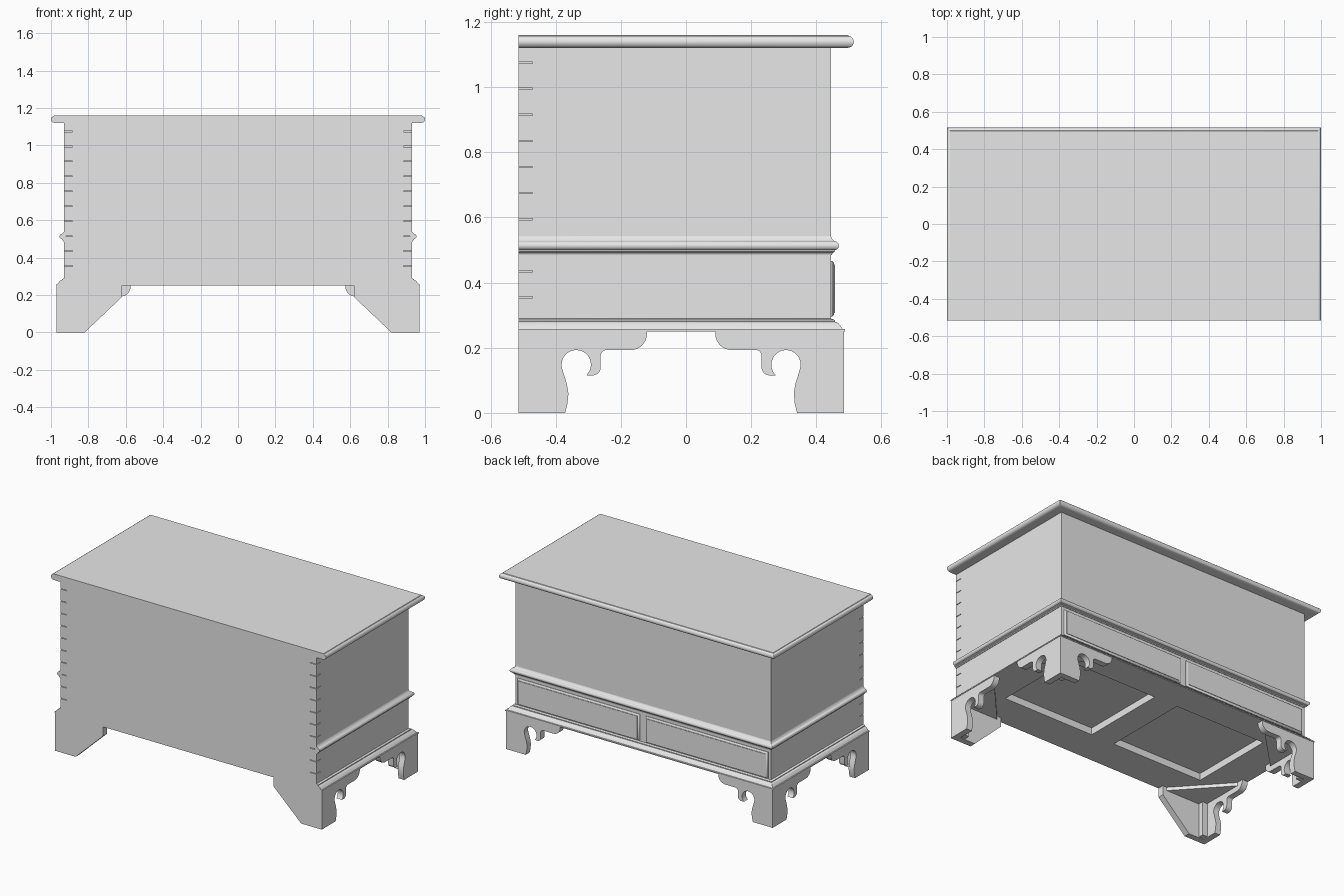
import bpy, bmesh, math

if "Cube" in bpy.data.objects:
    bpy.data.objects.remove(bpy.data.objects["Cube"], do_unlink=True)

HALF_X, BACK, FRONT = 0.93, -0.515, 0.445   # case footprint
BASE, TOP = 0.25, 1.12                      # case bottom and top

grey = bpy.data.materials.new("plain_grey")
grey.use_nodes = True
grey.diffuse_color = (0.8, 0.8, 0.8, 1)
grey.node_tree.nodes["Principled BSDF"].inputs["Base Color"].default_value = (0.8, 0.8, 0.8, 1)


def finish(name, bm, smooth=True):
    bmesh.ops.recalc_face_normals(bm, faces=bm.faces)
    mesh = bpy.data.meshes.new(name)
    bm.to_mesh(mesh)
    bm.free()
    mesh.materials.append(grey)
    obj = bpy.data.objects.new(name, mesh)
    bpy.context.collection.objects.link(obj)
    bpy.ops.object.select_all(action='DESELECT')
    obj.select_set(True)
    bpy.context.view_layer.objects.active = obj
    if smooth:
        bpy.ops.object.shade_smooth_by_angle(angle=math.radians(35))
    return obj


def loft(bm, rings, closed_rings=False, caps=True):
    """Bridge rows of points; each row is a closed loop."""
    rows = [[bm.verts.new(p) for p in ring] for ring in rings]
    n = len(rows[0])
    for a, b in zip(rows, rows[1:]):
        for i in range(n):
            j = (i + 1) % n
            bm.faces.new((a[i], a[j], b[j], b[i]))
    if caps:
        bm.faces.new(rows[0])
        bm.faces.new(rows[-1])


def box(bm, x0, x1, y0, y1, z0, z1):
    loft(bm, [[(x0, y0, z), (x1, y0, z), (x1, y1, z), (x0, y1, z)] for z in (z0, z1)])


def corners(d):
    """U-shaped path round the sides and drawer face, pushed out by d."""
    return [(-HALF_X - d, BACK), (-HALF_X - d, FRONT + d),
            (HALF_X + d, FRONT + d), (HALF_X + d, BACK)]


def moulding(name, profile):
    bm = bmesh.new()
    loft(bm, [[(*corners(d)[k], z) for d, z in profile] for k in range(4)])
    finish(name, bm)


def arc(cx, cz, r, a0, a1, n=8):
    angles = [math.radians(a0 + (a1 - a0) * i / n) for i in range(n + 1)]
    return [(cx + r * math.cos(a), cz + r * math.sin(a)) for a in angles]


# Case with two underside recesses and thin dovetail slots
bm = bmesh.new()
box(bm, -HALF_X, HALF_X, BACK, FRONT, BASE, TOP)
case = finish("case", bm, smooth=False)

bm = bmesh.new()
for s in (-1, 1):
    x0, x1 = sorted((s * 0.085, s * 0.745))
    box(bm, x0, x1, -0.285, 0.29, BASE - 0.05, BASE + 0.045)
    x0, x1 = sorted((s * 0.885, s * 0.95))
    for i in range(10):
        z = 1.075 - 0.08 * i
        box(bm, x0, x1, BACK - 0.02, BACK + 0.043, z - 0.002, z + 0.002)
cutter = finish("case_cutter", bm, smooth=False)
cutter.hide_render = True
cut = case.modifiers.new("slots", 'BOOLEAN')
cut.operation = 'DIFFERENCE'
cut.solver = 'EXACT'
cut.object = cutter
bpy.context.view_layer.objects.active = case
bpy.ops.object.modifier_apply(modifier="slots")
bpy.data.objects.remove(cutter, do_unlink=True)

# Lid with a rounded nose on the sides and drawer face, flush at the back
bm = bmesh.new()
nose = [(0.045, TOP), (0.058, 1.122), (0.066, 1.127), (0.07, 1.136), (0.07, 1.143),
        (0.066, 1.151), (0.06, 1.156), (0.055, 1.157), (0.053, 1.16)]
loft(bm, [[(x, y, z) for x, y in corners(d)] for d, z in nose])
finish("lid", bm)

# Waist and base mouldings
moulding("waist_moulding", [(-0.01, 0.485), (0.003, 0.485), (0.005, 0.491), (0.012, 0.495),
                            (0.012, 0.5)] + arc(0.011, 0.5135, 0.0135, -90, 90)
         + [(0.008, 0.53), (0.002, 0.536), (0, 0.543), (-0.01, 0.543)])
moulding("base_moulding", [(-0.01, BASE), (0.043, BASE), (0.043, 0.257), (0.036, 0.258),
                           (0.032, 0.264), (0.023, 0.275), (0.017, 0.279), (0.012, 0.28),
                           (0.012, 0.285), (0, 0.29), (-0.01, 0.29)])

# Two lipped drawers
for s, side in ((-1, "right"), (1, "left")):
    bm = bmesh.new()
    x0, x1 = sorted((s * 0.022, s * 0.91))
    rings = []
    for inset, y in ((0, FRONT - 0.01), (0, 0.448), (0.004, 0.453), (0.009, 0.455),
                     (0.012, 0.455), (0.012, 0.458)):
        a, b, c, d = x0 + inset, x1 - inset, 0.295 + inset, 0.467 - inset
        rings.append([(a, y, c), (b, y, c), (b, y, d), (a, y, d)])
    loft(bm, rings)
    finish("drawer_" + side, bm)

# Bracket feet: scrolled plates, mitred at the corner
SCROLL = ([(0, 0), (0, BASE), (0.395, BASE)] + arc(0.345, 0.243, 0.05, 0, -90)
          + arc(0.27, 0.176, 0.017, 90, 180, 5) + arc(0.228, 0.14, 0.025, 0, -90, 6)
          + arc(0.178, 0.148, 0.045, -46, 200, 20)
          + [(0.141, 0.115), (0.149, 0.09), (0.154, 0.06), (0.151, 0.028), (0.144, 0)])
BRACE = [(0, 0), (0, BASE), (0.35, BASE), (0.35, 0.19), (0.15, 0)]
THICK = 0.04


def foot(name, sx, sy):
    cx, cy = sx * 0.97, 0.485 if sy > 0 else BACK

    def place(u, v, z):
        return (cx - sx * u, cy - sy * v, z)

    bm = bmesh.new()
    for outline, along_x in ((SCROLL if sy > 0 else BRACE, True), (SCROLL, False)):
        rings = []
        for w in (0, THICK):
            flat = [(max(u, w), w, z) for u, z in outline]
            rings.append([place(u, v, z) if along_x else place(v, u, z) for u, v, z in flat])
        loft(bm, rings)
    # corner post and triangular glue block
    post = [(0.035, 0.035), (0.075, 0.035), (0.075, 0.075), (0.035, 0.075)]
    loft(bm, [[place(u, v, z) for u, v in post] for z in (0.005, BASE)])
    reach = 0.36 if sy > 0 else 0.33
    block = [(0.03, 0.03), (reach, 0.03), (0.03, 0.36)]
    loft(bm, [[place(u, v, z) for u, v in block] for z in (0.228, BASE)])
    finish(name, bm)


for sx, side in ((-1, "right"), (1, "left")):
    foot("drawer_side_foot_" + side, sx, 1)
    foot("plain_side_foot_" + side, sx, -1)
